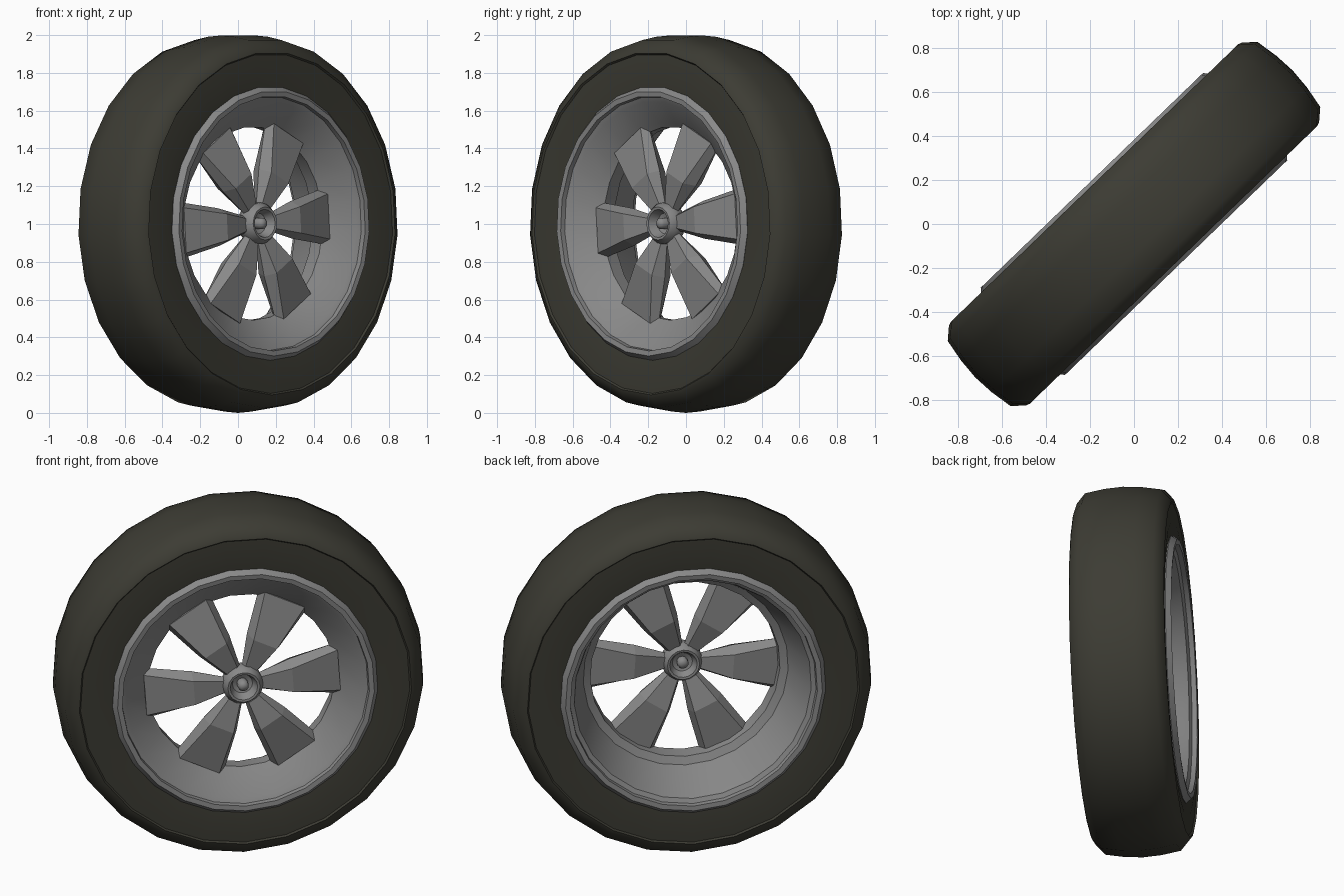
import bpy, bmesh, math
from mathutils import Vector

if "Cube" in bpy.data.objects:
    bpy.data.objects.remove(bpy.data.objects["Cube"])

TURN = math.radians(44)
U = Vector((math.cos(TURN), math.sin(TURN), 0))     # across the wheel
V = Vector((math.sin(TURN), -math.cos(TURN), 0))    # axle, pointing outward
Z = Vector((0, 0, 1))
R = 1.003
CENTER = Vector((0, 0, R))


def material(name, color):
    m = bpy.data.materials.new(name)
    m.diffuse_color = (*color, 1)
    m.use_nodes = True
    m.node_tree.nodes["Principled BSDF"].inputs["Base Color"].default_value = m.diffuse_color
    return m


rubber = material("dark_rubber", (0.046, 0.045, 0.034))
metal = material("grey_metal", (0.25, 0.25, 0.25))


def point(x, y, v):
    return CENTER + U * x + Z * y + V * v


def finish(name, bm, mat, angle):
    bmesh.ops.recalc_face_normals(bm, faces=bm.faces)
    mesh = bpy.data.meshes.new(name)
    bm.to_mesh(mesh)
    bm.free()
    mesh.materials.append(mat)
    ob = bpy.data.objects.new(name, mesh)
    bpy.context.collection.objects.link(ob)
    if angle:
        bpy.ops.object.select_all(action='DESELECT')
        ob.select_set(True)
        bpy.context.view_layer.objects.active = ob
        bpy.ops.object.shade_smooth_by_angle(angle=math.radians(angle))
    return ob


def lathe(name, profile, mat, sides, angle=30, closed=True):
    """Spin (radius, axle position) points; open profiles get capped ends."""
    bm = bmesh.new()
    rings = []
    for r, v in profile:
        ring = []
        for i in range(sides):
            a = -math.pi / 2 + 2 * math.pi * i / sides
            ring.append(bm.verts.new(point(r * math.cos(a), r * math.sin(a), v)))
        rings.append(ring)
    n = len(rings)
    for k in range(n if closed else n - 1):
        a, b = rings[k], rings[(k + 1) % n]
        for i in range(sides):
            j = (i + 1) % sides
            bm.faces.new((a[i], a[j], b[j], b[i]))
    if not closed:
        bm.faces.new(rings[0])
        bm.faces.new(rings[-1])
    return finish(name, bm, mat, angle)


def mirrored(half):
    return half + [(r, -v) for r, v in reversed(half) if v != 0]


# Tyre: rounded tread, stepped shoulder, flat sidewall
lathe("tyre", mirrored([(0.70, 0.19), (0.71, 0.240), (0.80, 0.250), (0.900, 0.248),
                        (0.908, 0.258), (0.925, 0.252), (0.978, 0.205),
                        (0.996, 0.10), (R, 0)]), rubber, 25, 50)

# Rim: lips on both sides, conical outer barrel, spoke seat band, deep inner barrel
lathe("rim", [(0.69, 0.20), (0.725, 0.246), (0.702, 0.275), (0.675, 0.272), (0.672, 0.245),
              (0.648, 0.232), (0.535, 0.135), (0.512, 0.115), (0.518, 0.03), (0.56, 0.01),
              (0.635, -0.20), (0.648, -0.232), (0.672, -0.245), (0.675, -0.272),
              (0.702, -0.275), (0.725, -0.246), (0.69, -0.20)], metal, 25, 25)

# Hub with a bowl-shaped recess on both faces, and a small round centre nut
lathe("hub", [(0.025, 0.145), (0.055, 0.155), (0.075, 0.205), (0.088, 0.207), (0.11, 0.175),
              (0.11, 0.12), (0.088, 0.085), (0.075, 0.087), (0.055, 0.125), (0.025, 0.135)],
      metal, 16, 40)
lathe("hub_nut", [(0.016, 0.088), (0.03, 0.10), (0.03, 0.19), (0.016, 0.205)],
      metal, 10, 60, closed=False)

# Six folded paddle spokes, thickest at the fold and thin at the rim:
# radius, front v, back v, face half width, edge half width
SECTIONS = [(0.07, 0.165, 0.12, 0.026, 0.040),
            (0.27, 0.198, 0.06, 0.070, 0.100),
            (0.53, 0.145, 0.075, 0.120, 0.150)]
for k in range(6):
    a = math.radians(4 + 60 * k)
    bm = bmesh.new()
    loops = []
    for r, vf, vb, wf, we in SECTIONS:
        vm = (vf + vb) / 2
        loops.append([bm.verts.new(point(r * math.cos(a) - w * math.sin(a),
                                         r * math.sin(a) + w * math.cos(a), v))
                      for w, v in ((wf, vf), (-wf, vf), (-we, vm),
                                   (-wf, vb), (wf, vb), (we, vm))])
    for p, q in zip(loops, loops[1:]):
        for i in range(6):
            j = (i + 1) % 6
            bm.faces.new((p[i], p[j], q[j], q[i]))
    bm.faces.new(loops[0])
    bm.faces.new(loops[-1])
    finish(f"spoke_{k + 1}", bm, metal, 0)
